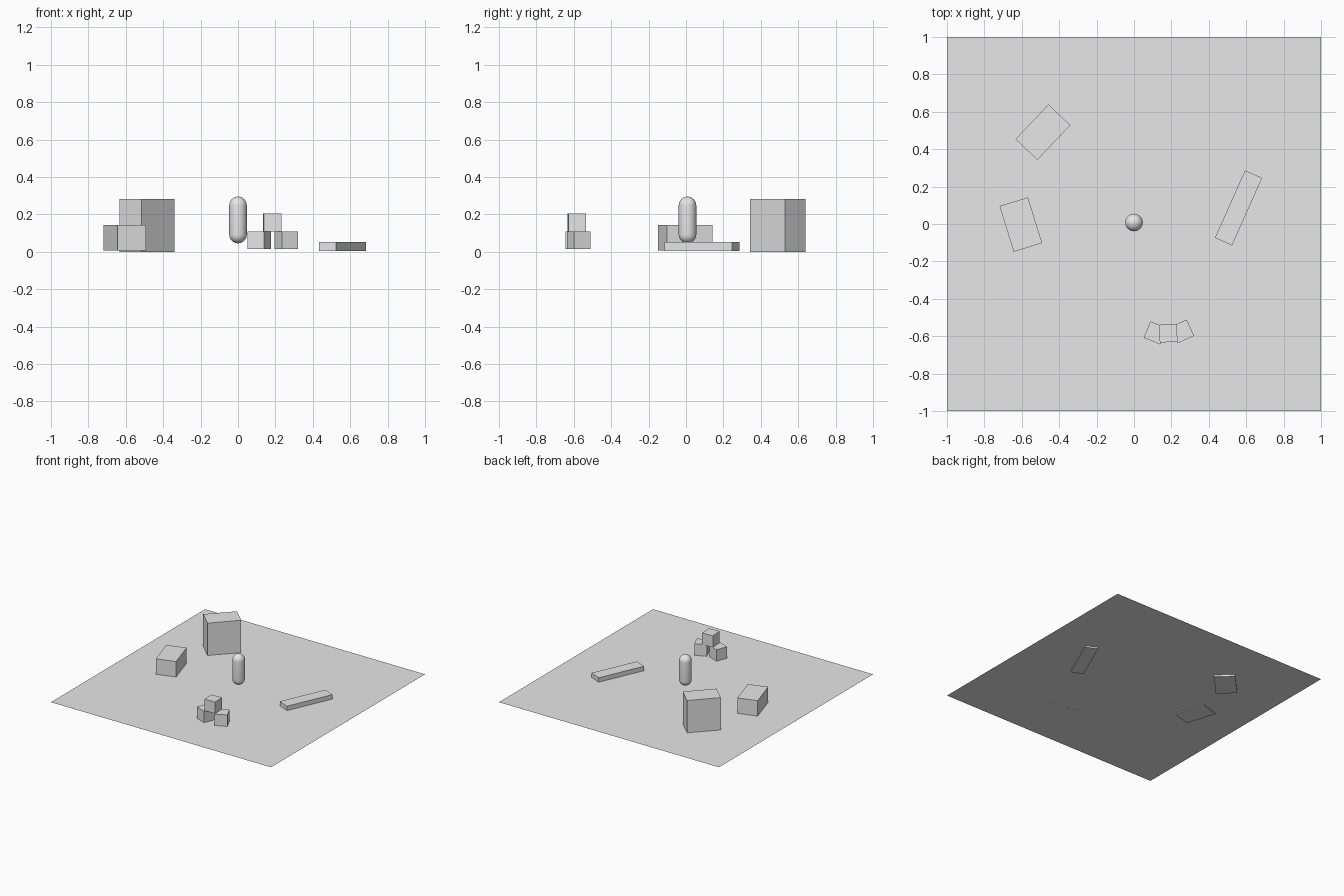
import bpy, bmesh
from math import sin, cos, pi, radians
from mathutils import Matrix, Vector

cube = bpy.data.objects.get("Cube")
if cube:
    bpy.data.objects.remove(cube, do_unlink=True)

# Single plain grey for everything
grey = bpy.data.materials.new("plain_grey")
grey.use_nodes = True
COLOUR = (0.8, 0.8, 0.8, 1)
grey.diffuse_color = COLOUR
grey.node_tree.nodes["Principled BSDF"].inputs["Base Color"].default_value = COLOUR


def finish(name, bm, location, turn=0):
    mesh = bpy.data.meshes.new(name)
    bm.to_mesh(mesh)
    bm.free()
    mesh.materials.append(grey)
    obj = bpy.data.objects.new(name, mesh)
    obj.location = location
    obj.rotation_euler.z = radians(turn)
    bpy.context.collection.objects.link(obj)
    return obj


def box(name, x, y, bottom, size, turn):
    """Upright box given by its centre, underside height, size and turn about z."""
    bm = bmesh.new()
    bmesh.ops.create_cube(bm, size=1, matrix=Matrix.Diagonal((*size, 1)))
    return finish(name, bm, (x, y, bottom + size[2] / 2), turn)


def capsule(name, location, radius, half_height, segments=32, rings=8):
    """Rounded cylinder spun from a half profile."""
    bm = bmesh.new()
    profile = []
    straight = half_height - radius
    for side in (-1, 1):
        for i in range(rings + 1):
            a = (i if side > 0 else i - rings) * pi / 2 / rings
            profile.append(bm.verts.new((radius * cos(a), 0, radius * sin(a) + side * straight)))
    edges = [bm.edges.new(pair) for pair in zip(profile, profile[1:])]
    bmesh.ops.spin(bm, geom=profile + edges, cent=(0, 0, 0), axis=(0, 0, 1),
                   angle=2 * pi, steps=segments)
    bmesh.ops.remove_doubles(bm, verts=bm.verts, dist=1e-5)
    bmesh.ops.recalc_face_normals(bm, faces=bm.faces)
    for face in bm.faces:
        face.smooth = True
    return finish(name, bm, location)


# Floor sheet, with the blocks sunk slightly into it
FLOOR = 0.015
bm = bmesh.new()
bmesh.ops.create_grid(bm, x_segments=1, y_segments=1, size=1)
finish("floor", bm, (0, 0, FLOOR))

# Standing capsule in the middle
capsule("capsule_figure", (0, 0.008, 0.17), 0.047, 0.125)

# Large blocks around it
box("tall_block", -0.487, 0.491, 0, (0.256, 0.161, 0.281), 46.5)
box("medium_block", -0.605, -0.003, 0.008, (0.159, 0.256, 0.134), 17.2)
box("low_beam", 0.559, 0.086, 0.003, (0.395, 0.1, 0.049), 66)

# Small stack of three crates
CRATE = 0.095
crate = (CRATE, CRATE, CRATE)
base = FLOOR - 0.0005
box("left_crate", 0.258, -0.574, base, crate, 24.5)
box("right_crate", 0.114, -0.582, base, crate, -22.5)
box("top_crate", 0.183, -0.584, base + CRATE, crate, 3)
